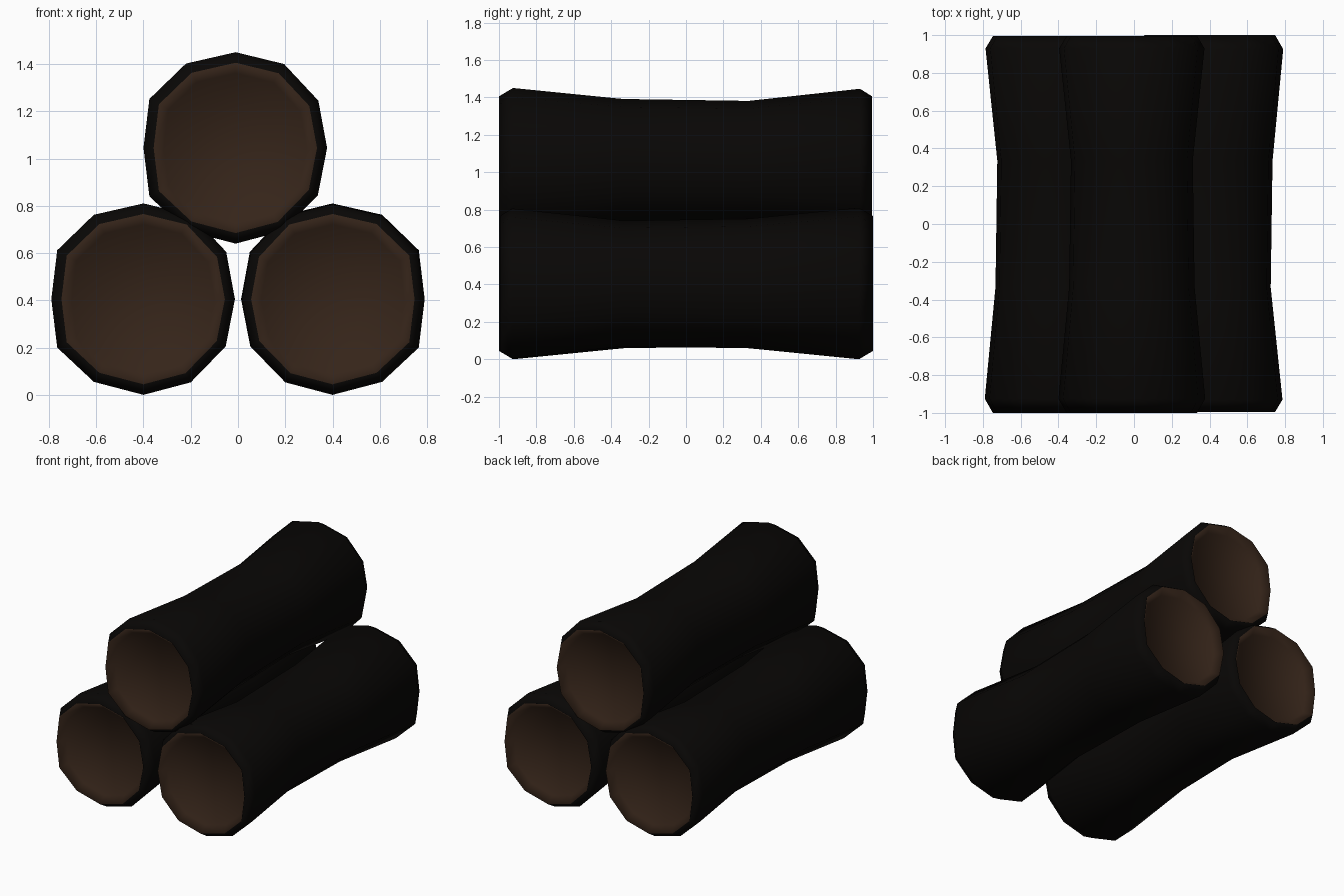
import bpy, bmesh, math

if "Cube" in bpy.data.objects:
    bpy.data.objects.remove(bpy.data.objects["Cube"])

def material(name, rgb):
    m = bpy.data.materials.new(name)
    m.diffuse_color = (*rgb, 1)
    m.use_nodes = True
    m.node_tree.nodes["Principled BSDF"].inputs["Base Color"].default_value = m.diffuse_color
    return m

bark = material("bark", (0.0025, 0.002, 0.0016))
wood = material("cut_wood", (0.036, 0.018, 0.010))

# Cross-section of a log at full radius (12 sides, a little irregular)
SECTION = [(0.387, 0), (0.35, 0.2), (0.205, 0.355), (0, 0.405),
           (-0.21, 0.357), (-0.365, 0.207), (-0.39, 0), (-0.365, -0.205),
           (-0.21, -0.35), (0, -0.405), (0.2, -0.352), (0.348, -0.2)]
# Length profile: (y, scale) with dished cut ends, chamfers and a narrow waist
PROFILE = [(-0.95, 0.78), (-1, 0.89), (-0.925, 1), (-0.335, 0.855),
           (0.335, 0.83), (0.93, 0.99), (0.995, 0.89), (0.945, 0.78)]

def log(name, x, z, flip=False):
    bm = bmesh.new()
    s = -1 if flip else 1
    rings = [[bm.verts.new((s * px * k, s * y, pz * k)) for px, pz in SECTION]
             for y, k in PROFILE]
    n = len(SECTION)
    # bark sides, with wood on the innermost bands
    for r, (a, b) in enumerate(zip(rings, rings[1:])):
        for i in range(n):
            j = (i + 1) % n
            f = bm.faces.new((a[i], a[j], b[j], b[i]))
            f.material_index = int(r in (0, len(rings) - 2))
    # cut ends
    for ring in (rings[0], rings[-1]):
        bm.faces.new(ring).material_index = 1
    bmesh.ops.recalc_face_normals(bm, faces=bm.faces)
    for f in bm.faces:
        f.smooth = True
    mesh = bpy.data.meshes.new(name)
    bm.to_mesh(mesh)
    bm.free()
    mesh.materials.append(bark)
    mesh.materials.append(wood)
    ob = bpy.data.objects.new(name, mesh)
    ob.location = (x, 0, z)
    bpy.context.collection.objects.link(ob)

# Stack of three logs
log("left_log", -0.4, 0.405)
log("right_log", 0.4, 0.405, flip=True)
log("top_log", -0.01, 1.045)
